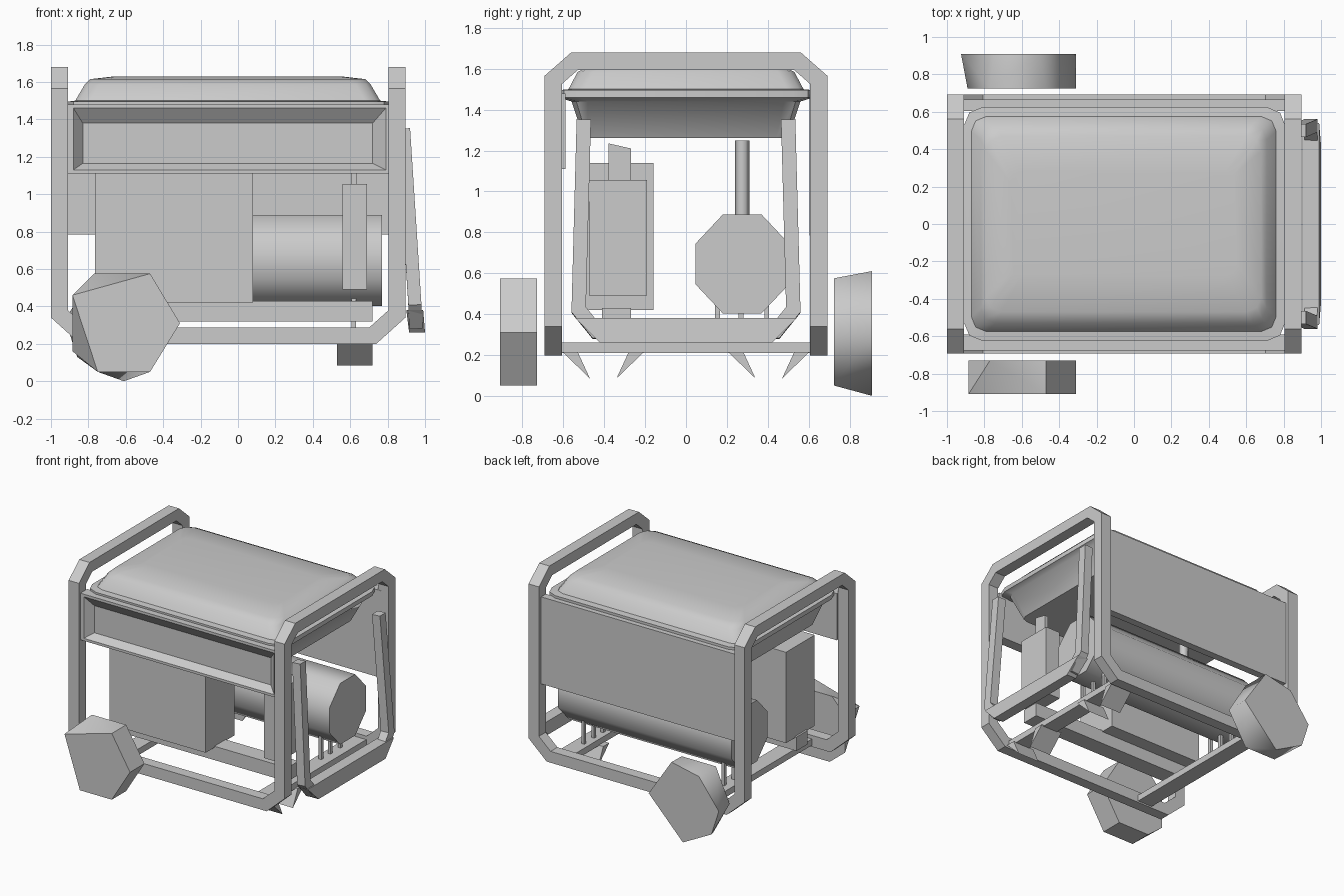
import bpy, bmesh, math
from mathutils import Vector as V

if "Cube" in bpy.data.objects:
    bpy.data.objects.remove(bpy.data.objects["Cube"])


def finish(name, bm, smooth=None):
    bmesh.ops.recalc_face_normals(bm, faces=bm.faces)
    me = bpy.data.meshes.new(name)
    bm.to_mesh(me)
    bm.free()
    ob = bpy.data.objects.new(name, me)
    bpy.context.collection.objects.link(ob)
    if smooth:
        bpy.ops.object.select_all(action='DESELECT')
        bpy.context.view_layer.objects.active = ob
        ob.select_set(True)
        bpy.ops.object.shade_smooth_by_angle(angle=math.radians(smooth))
    return ob


def box(name, x0, x1, y0, y1, z0, z1):
    bm = bmesh.new()
    bmesh.ops.create_cube(bm, size=1)
    for v in bm.verts:
        v.co = ((x0 + x1) / 2 + v.co.x * (x1 - x0), (y0 + y1) / 2 + v.co.y * (y1 - y0),
                (z0 + z1) / 2 + v.co.z * (z1 - z0))
    return finish(name, bm)


def hull(name, pts, smooth=None):
    bm = bmesh.new()
    for p in pts:
        bm.verts.new(p)
    bmesh.ops.convex_hull(bm, input=bm.verts)
    bmesh.ops.dissolve_limit(bm, angle_limit=0.02, verts=bm.verts, edges=bm.edges)
    return finish(name, bm, smooth)


def loft(bm, rings, closed=False):
    vs = [[bm.verts.new(p) for p in r] for r in rings]
    n = len(vs[0])

    def bridge(a, b, k=0):
        for i in range(n):
            bm.faces.new((a[i], a[(i + 1) % n], b[(i + 1 + k) % n], b[(i + k) % n]))
    for a, b in zip(vs, vs[1:]):
        bridge(a, b)
    if closed:
        a, b = vs[-1], vs[0]
        bridge(a, b, min(range(n), key=lambda s: sum(
            (a[i].co - b[(i + s) % n].co).length_squared for i in range(n))))
    else:
        bm.faces.new(vs[0])
        bm.faces.new(vs[-1])


def sweep(name, path, up, w, h, closed=False, sides=4, smooth=None):
    """Mitred tube: carry the section along each segment to the next joint plane."""
    P = [V(p) for p in path]
    n = len(P)
    d = [(P[(i + 1) % n] - P[i]).normalized() for i in range(n)]
    if not closed:
        d[-1] = d[-2]
    side = d[0].cross(V(up)).normalized()
    u = side.cross(d[0])
    k = 1 / math.cos(math.pi / sides) / 2
    ang = [2 * math.pi * (i + .5) / sides for i in range(sides)]
    ring = [P[0] + side * (w * k * math.cos(a)) + u * (h * k * math.sin(a)) for a in ang]
    rings = [ring]
    for i in range(1, n):
        t = d[i - 1]
        nrm = t + d[i]
        ring = [p + t * ((P[i] - p).dot(nrm) / t.dot(nrm)) for p in ring]
        rings.append(ring)
    bm = bmesh.new()
    loft(bm, rings, closed)
    return finish(name, bm, smooth)


# tubular frame: one closed loop through both bottom rails and both hoops
L, R, Y = -.955, .85, .65
sweep("frame_tube", [
    (0, -Y, .243), (R - .13, -Y, .243), (R, -Y, .36), (R, -Y, 1.545), (R, -.545, 1.637),
    (R, .545, 1.637), (R, Y, 1.545), (R, Y, .36), (R - .13, Y, .243), (L + .13, Y, .243),
    (L, Y, .36), (L, Y, 1.545), (L, .545, 1.637), (L, -.545, 1.637), (L, -Y, 1.545),
    (L, -Y, .36), (L + .13, -Y, .243)], (0, 0, 1), .086, .09, closed=True)


# fuel tank: stacked rounded rectangles (z, x0, x1, half depth, corner)
def tank_ring(z, x0, x1, y, c):
    out = []
    for cx, cy, a0 in ((x1 - c, y - c, 0), (x0 + c, y - c, 90), (x0 + c, -y + c, 180), (x1 - c, -y + c, 270)):
        for a in (0, 45, 90):
            t = math.radians(a0 + a)
            out.append((cx + c * math.cos(t), cy + c * math.sin(t), z))
    return out


bm = bmesh.new()
loft(bm, [tank_ring(*r) for r in (
    (1.26, -.80, .68, .50, .06), (1.44, -.87, .77, .56, .08), (1.46, -.91, .81, .625, .1),
    (1.495, -.91, .81, .625, .1), (1.50, -.87, .76, .575, .08), (1.585, -.82, .71, .53, .08),
    (1.615, -.79, .68, .47, .08), (1.63, -.66, .55, .28, .06))])
finish("fuel_tank", bm, 40)

# back side panel
box("back_panel", -.95, .83, .605, .665, .785, 1.475)


# front control panel with sloped recess
def rect(x0, x1, y, z0, z1):
    return [(x0, y, z0), (x1, y, z0), (x1, y, z1), (x0, y, z1)]


bm = bmesh.new()
loft(bm, [rect(-.91, .81, -.59, 1.11, 1.48), rect(-.91, .81, -.675, 1.11, 1.48),
          rect(-.88, .79, -.675, 1.13, 1.46), rect(-.83, .72, -.615, 1.165, 1.38)])
finish("control_panel", bm)

# engine block and filter box
box("engine_block", -.765, .08, -.52, -.16, .42, 1.14)
box("filter_box", .56, .69, -.475, -.19, .49, 1.055)
hull("filter_bracket", [(x, y, z) for x in (.605, .635)
                        for y, z in ((-.38, 1.05), (-.27, 1.05), (-.27, 1.21), (-.38, 1.235))])

# octagonal alternator drum with pipe and small legs
sweep("alternator_drum", [(-.75, .275, .645), (.77, .275, .645)], (0, 0, 1), .455, .485, sides=8, smooth=50)
sweep("drum_pipe", [(-.25, .275, .85), (-.25, .275, 1.25)], (0, 1, 0), .06, .06, sides=6, smooth=70)
for x in (-.61, .62):
    for y in (.155, .27, .395):
        box("drum_leg", x - .012, x + .012, y - .012, y + .012, .25, .46)

# lower mounting rail and cross beams
sweep("engine_rail", [(-.78, -.34, .375), (.72, -.34, .375)], (0, 0, 1), .14, .11)
box("front_cross_beam", .57, .70, -.61, .61, .21, .26)
box("rear_cross_beam", -.68, -.55, -.61, .61, .21, .26)

# support feet: paired tapering plates
for s in (-1, 1):
    for t in (-1, 1):
        c = s * .405
        hull("support_foot", [(x, c + t * y, z) for x in (.53, .72)
                              for y, z in ((.2, .215), (.125, .215), (.065, .085))])

# folding lift handle
sweep("lift_handle", [(.885, -.50, 1.35), (.945, -.525, .42), (.95, -.44, .315),
                      (.95, .44, .315), (.945, .525, .42), (.885, .50, 1.35)],
      (1, 0, 0), .07, .07)
hull("handle_grip", [(x, y * s, z) for s in (-1, 1) for x, y, z in
                     ((.90, .54, .38), (.99, .54, .38), (.915, .42, .26), (1.0, .42, .26))])


# low-poly wheels
def wheel(name, y_in, inner, y_out, outer, smooth):
    hull(name, [(x, y_in, z) for x, z in inner] + [(x, y_out, z) for x, z in outer], smooth)


hexa = [(-.31, .31), (-.47, .575), (-.77, .575), (-.89, .31), (-.75, .05), (-.47, .05)]
wheel("front_wheel", -.73, [(-.31, .31), (-.47, .575), (-.77, .575), (-.885, .45), (-.885, .16), (-.75, .05), (-.47, .05)],
      -.91, [(-.31, .31), (-.47, .575), (-.885, .46), (-.75, .05), (-.47, .05)], 30)
wheel("back_wheel", .725, hexa,
      .91, [(-.925, .33), (-.75, .56), (-.51, .61), (-.31, .31), (-.61, 0), (-.86, .13)], 63)
